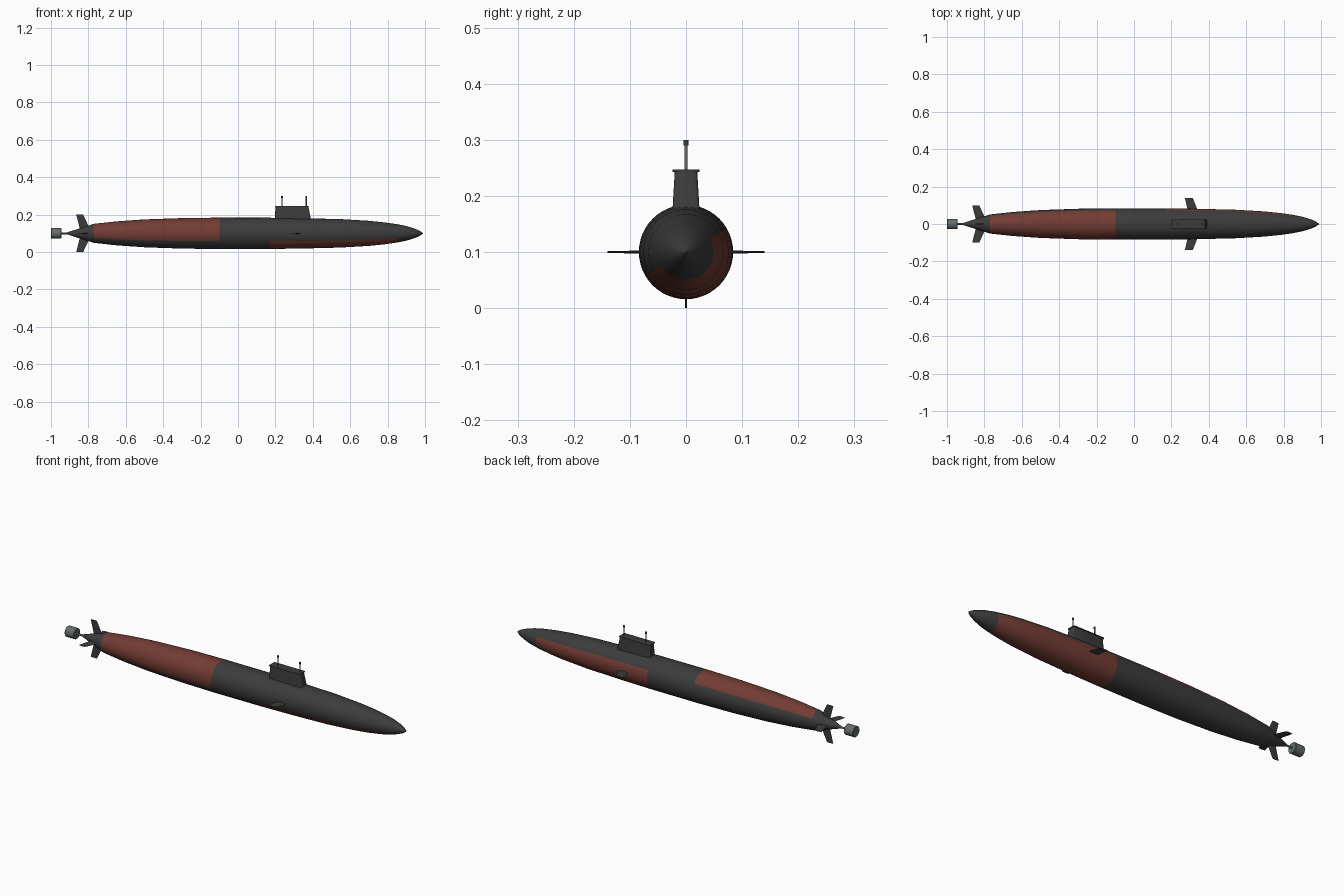
import bpy, bmesh, math
from mathutils import Matrix, Vector

cube = bpy.data.objects.get("Cube")
if cube:
    bpy.data.objects.remove(cube, do_unlink=True)


def material(name, rgb):
    m = bpy.data.materials.new(name)
    m.use_nodes = True
    m.diffuse_color = (*rgb, 1)
    bsdf = m.node_tree.nodes["Principled BSDF"]
    bsdf.inputs["Base Color"].default_value = (*rgb, 1)
    bsdf.inputs["Roughness"].default_value = 0.6
    return m


CHARCOAL = material("charcoal", (0.045, 0.045, 0.045))
RUST = material("rust_red", (0.17, 0.045, 0.034))
STEEL = material("steel_grey", (0.13, 0.15, 0.155))
AXIS_Z = 0.1


def finish(bm, name, mats, angle=35):
    bmesh.ops.recalc_face_normals(bm, faces=bm.faces)
    me = bpy.data.meshes.new(name)
    bm.to_mesh(me)
    bm.free()
    for m in mats:
        me.materials.append(m)
    ob = bpy.data.objects.new(name, me)
    bpy.context.collection.objects.link(ob)
    bpy.ops.object.select_all(action="DESELECT")
    ob.select_set(True)
    bpy.context.view_layer.objects.active = ob
    bpy.ops.object.shade_smooth_by_angle(angle=math.radians(angle))
    return ob


def lathe(bm, profile, sides, matrix):
    """Spin (distance, radius) pairs about the local x axis, closing both ends."""
    rings = []
    for d, r in profile:
        ring = []
        for i in range(sides):
            a = math.tau * i / sides
            ring.append(bm.verts.new(matrix @ Vector((d, r * math.cos(a), r * math.sin(a)))))
        rings.append(ring)
    for a, b in zip(rings, rings[1:]):
        for i in range(sides):
            j = (i + 1) % sides
            bm.faces.new((a[i], a[j], b[j], b[i]))
    bm.faces.new(rings[0])
    bm.faces.new(rings[-1])


def prism(bm, low, high):
    """Join two four-cornered outlines into a solid."""
    a = [bm.verts.new(p) for p in low]
    b = [bm.verts.new(p) for p in high]
    bm.faces.new(a)
    bm.faces.new(b)
    for i in range(4):
        j = (i + 1) % 4
        bm.faces.new((a[i], a[j], b[j], b[i]))


along_axis = Matrix.Translation((0, 0, AXIS_Z))

# Hull, with two rust panels on opposite sides of a tilted plane
hull_profile = [(-0.92, 0.003), (-0.84, 0.029), (-0.77, 0.051), (-0.65, 0.064),
                (-0.5, 0.0745), (-0.3, 0.0815), (-0.1, 0.084), (0.17, 0.0835),
                (0.35, 0.081), (0.55, 0.076), (0.7, 0.067), (0.78, 0.059), (0.85, 0.049),
                (0.9, 0.039), (0.94, 0.027), (0.97, 0.015), (0.99, 0.001)]
bm = bmesh.new()
lathe(bm, hull_profile, 48, along_axis)
tilt = math.radians(30)
panel_up = Vector((0, -math.sin(tilt), math.cos(tilt)))
for f in bm.faces:
    c = f.calc_center_median()
    side = (c - Vector((c.x, 0, AXIS_Z))).dot(panel_up)
    stern_panel = -0.77 < c.x < -0.1 and side > 0
    bow_panel = 0.17 < c.x < 0.85 and side < 0
    f.material_index = int(stern_panel or bow_panel)
finish(bm, "hull", [CHARCOAL, RUST])


# Sail tower with rounded upright corners and a thin roof lip
def outline(x0, x1, half, z):
    return [(x0, -half, z), (x1, -half, z), (x1, half, z), (x0, half, z)]


def tower(name, low, high, radius):
    bm = bmesh.new()
    prism(bm, low, high)
    upright = [e for e in bm.edges if abs(e.verts[0].co.z - e.verts[1].co.z) > 0.002]
    bmesh.ops.bevel(bm, geom=upright, offset=radius, segments=3, profile=0.5, affect="EDGES")
    return finish(bm, name, [CHARCOAL])


tower("sail", outline(0.197, 0.393, 0.025, 0.16), outline(0.2, 0.376, 0.02, 0.244), 0.006)
tower("sail_roof", outline(0.197, 0.379, 0.024, 0.243), outline(0.197, 0.379, 0.024, 0.247), 0.006)

# Masts with dark heads
for name, x in (("rear_mast", 0.235), ("front_mast", 0.365)):
    upright = Matrix.Translation((x, 0, 0)) @ Matrix.Rotation(-math.pi / 2, 4, "Y")
    bm = bmesh.new()
    lathe(bm, [(0.24, 0.0028), (0.292, 0.0028)], 12, upright)
    finish(bm, name, [STEEL])
    bm = bmesh.new()
    lathe(bm, [(0.29, 0.0045), (0.3, 0.0045)], 12, upright)
    finish(bm, name + "_head", [CHARCOAL])


# Swept control surfaces, each built pointing outward and turned about the hull axis
def fin(name, root, tip, angle):
    (rx0, rx1, r0, rt), (tx0, tx1, r1, tt) = root, tip
    turn = along_axis @ Matrix.Rotation(angle, 4, "X")
    bm = bmesh.new()
    section = lambda x0, x1, r, t: [(x0, r, 0), ((x0 + 2 * x1) / 3, r, t),
                                    (x1, r, 0), ((x0 + 2 * x1) / 3, r, -t)]
    prism(bm, [turn @ Vector(p) for p in section(rx0, rx1, r0, rt)],
          [turn @ Vector(p) for p in section(tx0, tx1, r1, tt)])
    finish(bm, name, [CHARCOAL], 20)


for name, angle in (("left", 0), ("right", math.pi)):
    fin("bow_plane_" + name, (0.288, 0.342, 0.07, 0.003), (0.272, 0.314, 0.14, 0.0015), angle)
for name, angle in (("left", 0), ("upper", math.pi / 2), ("right", math.pi), ("lower", -math.pi / 2)):
    fin("stern_fin_" + name, (-0.842, -0.785, 0.01, 0.0035), (-0.865, -0.828, 0.1, 0.0018), angle)

# Propeller shaft and drum
bm = bmesh.new()
lathe(bm, [(-0.96, 0.005), (-0.9, 0.005)], 12, along_axis)
finish(bm, "propeller_shaft", [STEEL])
bm = bmesh.new()
lathe(bm, [(-1.0, 0.026), (-0.998, 0.028), (-0.947, 0.028), (-0.945, 0.026)], 24, along_axis)
finish(bm, "propeller_drum", [STEEL])
